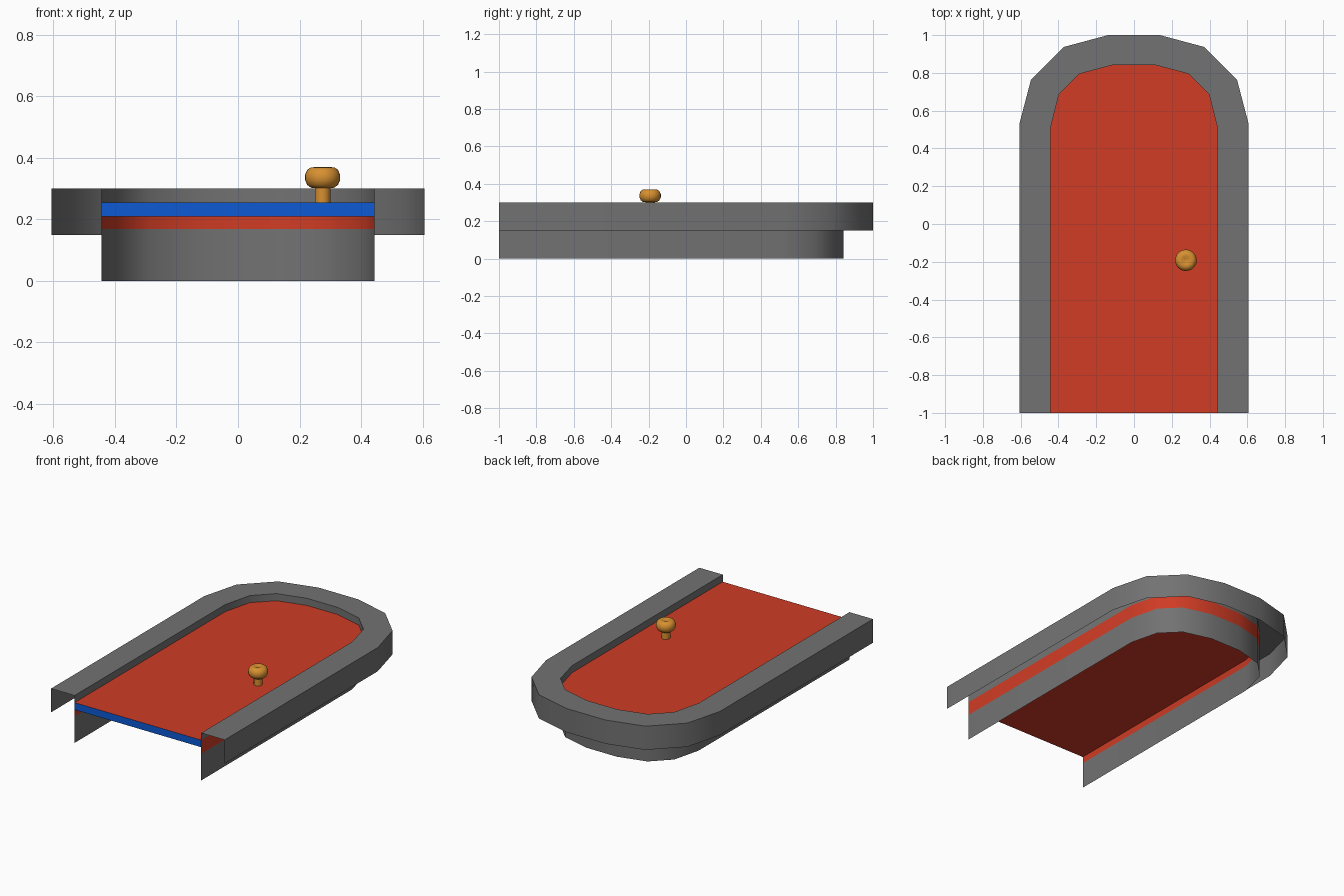
import bpy, math

if "Cube" in bpy.data.objects:
    bpy.data.objects.remove(bpy.data.objects["Cube"])


def material(name, rgb):
    m = bpy.data.materials.new(name)
    m.diffuse_color = (*rgb, 1)
    m.use_nodes = True
    m.node_tree.nodes["Principled BSDF"].inputs["Base Color"].default_value = m.diffuse_color
    return m


GREY = material("stone grey", (0.17, 0.17, 0.17))
RED = material("door red", (0.63, 0.045, 0.018))
BLUE = material("edge blue", (0.004, 0.10, 0.66))
BRASS = material("knob orange", (0.68, 0.28, 0.03))


def make(name, verts, faces, mats, ids, angle):
    me = bpy.data.meshes.new(name)
    me.from_pydata(verts, [], faces)
    for m in mats:
        me.materials.append(m)
    for p, i in zip(me.polygons, ids):
        p.material_index = i
    ob = bpy.data.objects.new(name, me)
    bpy.context.collection.objects.link(ob)
    bpy.ops.object.select_all(action='DESELECT')
    ob.select_set(True)
    bpy.context.view_layer.objects.active = ob
    bpy.ops.object.shade_smooth_by_angle(angle=math.radians(angle))
    return ob


def arch(half):
    # mirror the left half of an arch outline to the right
    return half + [(-x, y) for x, y in reversed(half)]


outer = arch([(-0.607, -1), (-0.607, 0.53), (-0.545, 0.765), (-0.373, 0.937), (-0.137, 1.0)])
inner = arch([(-0.443, -1), (-0.443, 0.505), (-0.398, 0.685), (-0.288, 0.795), (-0.107, 0.843)])

# Frame: open-ended sheet with outer lip, top rim and deep inner wall
section = [(outer, 0.15), (outer, 0.30), (inner, 0.30),
           (inner, 0.255), (inner, 0.168), (inner, 0.0)]
n, k = len(outer), len(section)
verts = [(*line[i], z) for i in range(n) for line, z in section]
faces, ids = [], []
for i in range(n - 1):
    for j in range(k - 1):
        a = i * k + j
        faces.append((a, a + 1, a + k + 1, a + k))
        ids.append(1 if j == 3 else 0)  # red band beside the door panel
make("door_frame", verts, faces, [GREY, RED], ids, 40)

# Door panel: red faces with a blue front edge
verts = [(x, y, z) for z in (0.21, 0.255) for x, y in inner]
faces = [tuple(range(n)), tuple(reversed(range(n, 2 * n))), (0, n - 1, 2 * n - 1, n)]
make("door_panel", verts, faces, [RED, BLUE], [0, 0, 1], 30)

# Knob: lathed stem and rounded handle with a dimple
profile = [(0.025, 0.254), (0.025, 0.302), (0.038, 0.303), (0.050, 0.312), (0.057, 0.328),
           (0.057, 0.345), (0.050, 0.361), (0.038, 0.369), (0.022, 0.370), (0.008, 0.363)]
sides, k = 24, len(profile)
verts = []
for s in range(sides):
    t = 2 * math.pi * s / sides
    verts += [(0.275 + r * math.cos(t), -0.192 + r * math.sin(t), z) for r, z in profile]
faces = []
for s in range(sides):
    a, b = s * k, (s + 1) % sides * k
    faces += [(a + j, b + j, b + j + 1, a + j + 1) for j in range(k - 1)]
faces.append(tuple(s * k + k - 1 for s in range(sides)))
make("door_knob", verts, faces, [BRASS], [0] * len(faces), 50)
